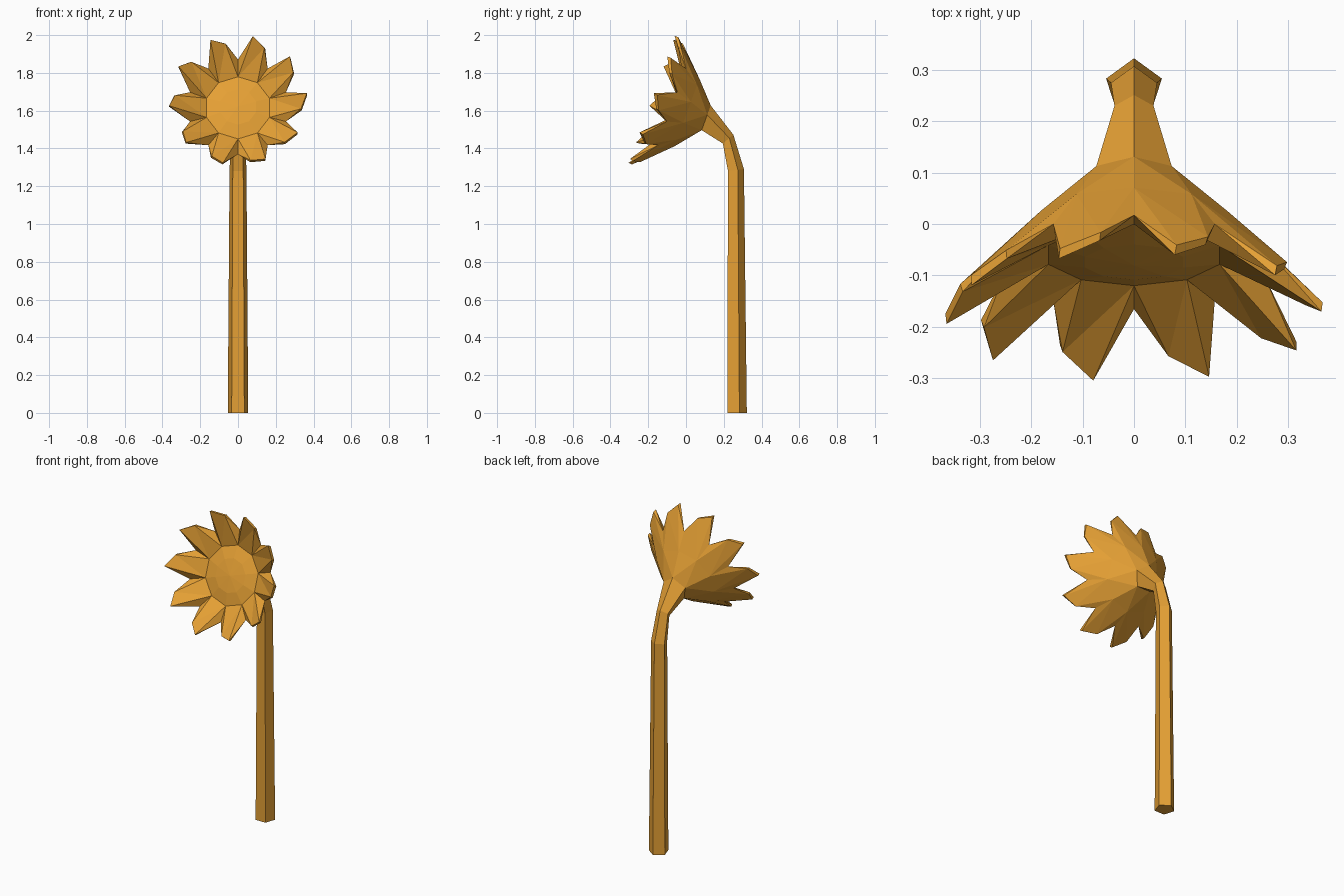
import bpy, bmesh
from math import sin, cos, radians
from mathutils import Vector

cube = bpy.data.objects.get("Cube")
if cube:
    bpy.data.objects.remove(cube, do_unlink=True)

golden = bpy.data.materials.new("golden_orange")
golden.use_nodes = True
COLOUR = (0.78, 0.35, 0.035, 1)
golden.diffuse_color = COLOUR
golden.node_tree.nodes["Principled BSDF"].inputs["Base Color"].default_value = COLOUR

HEAD = Vector((0, -0.06, 1.615))
TILT = 70          # tilt of the flower's own "up" direction
PETALS = 10
STEP = 360 / PETALS


def polar(centre, tilt, angle, radius, forward=0):
    """Point at an angle around a tilted axis, clockwise from its up direction."""
    t, a = radians(tilt), radians(angle)
    up = Vector((0, cos(t), sin(t)))
    front = Vector((0, -sin(t), cos(t)))
    side = Vector((1, 0, 0))
    return centre + up * radius * cos(a) + side * radius * sin(a) + front * forward


def ring(bm, count, radius, forward=0, shift=0, centre=HEAD, tilt=TILT):
    return [bm.verts.new(polar(centre, tilt, shift + i * 360 / count, radius, forward))
            for i in range(count)]


def bridge(bm, a, b):
    n = len(a)
    for i in range(n):
        k = (i + 1) % n
        bm.faces.new((a[i], a[k], b[k], b[i]))


def finish(bm, name):
    bmesh.ops.recalc_face_normals(bm, faces=bm.faces)
    mesh = bpy.data.meshes.new(name)
    bm.to_mesh(mesh)
    bm.free()
    mesh.materials.append(golden)
    obj = bpy.data.objects.new(name, mesh)
    bpy.context.collection.objects.link(obj)


# Five-sided stem that bends over and flares into the head
NECK = polar(HEAD, TILT, 0, 0, -0.175)
bm = bmesh.new()
sections = [((0, 0.265, 0), 0, 0.057), ((0, 0.26, 1.285), 6, 0.047),
            ((0, 0.22, 1.447), 40, 0.04), (NECK, TILT, 0.077)]
rings = [ring(bm, 5, r, centre=Vector(c), tilt=t) for c, t, r in sections]
for low, high in zip(rings, rings[1:]):
    bridge(bm, low, high)
bm.faces.new(rings[0])
bm.faces.new(rings[-1])
finish(bm, "stem")

# Cup and petals
bm = bmesh.new()
neck = ring(bm, 5, 0.077, -0.175)
cup = ring(bm, PETALS, 0.19, -0.07)
valley = ring(bm, PETALS, 0.267, 0.015)
rim = ring(bm, PETALS, 0.175)
long_tip = ring(bm, PETALS, 0.366, 0.13, STEP / 2 - 5.5)
short_tip = ring(bm, PETALS, 0.335, 0.09, STEP / 2 + 6.5)
long_back = ring(bm, PETALS, 0.368, 0.11, STEP / 2 - 5)
short_back = ring(bm, PETALS, 0.34, 0.075, STEP / 2 + 7)
bm.faces.new(neck)
bm.faces.new(rim)
for j in range(5):
    n, n2 = neck[j], neck[(j + 1) % 5]
    a, b, c = (cup[(2 * j + k) % PETALS] for k in range(3))
    for face in ((n, a, b), (n, b, n2), (n2, b, c)):
        bm.faces.new(face)
for i in range(PETALS):
    k = (i + 1) % PETALS
    fa, fb, ba, bb = long_tip[i], short_tip[i], long_back[i], short_back[i]
    for face in (
            # front of the petal
            (rim[i], valley[i], fa), (rim[i], fa, fb),
            (rim[i], fb, rim[k]), (rim[k], fb, valley[k]),
            # back of the petal
            (cup[i], valley[i], ba), (cup[i], ba, bb),
            (cup[i], bb, cup[k]), (cup[k], bb, valley[k]),
            # thin edges
            (valley[i], fa, ba), (fa, fb, bb, ba), (valley[k], fb, bb)):
        bm.faces.new(face)
finish(bm, "petal_head")

# Shallow faceted seed disc
bm = bmesh.new()
outer = ring(bm, PETALS, 0.175)
inner = ring(bm, PETALS, 0.1, 0.015)
bridge(bm, outer, inner)
middle = bm.verts.new(polar(HEAD, TILT, 0, 0, 0.022))
for i in range(PETALS):
    bm.faces.new((inner[i], inner[(i + 1) % PETALS], middle))
bm.faces.new(outer)
finish(bm, "seed_disc")
